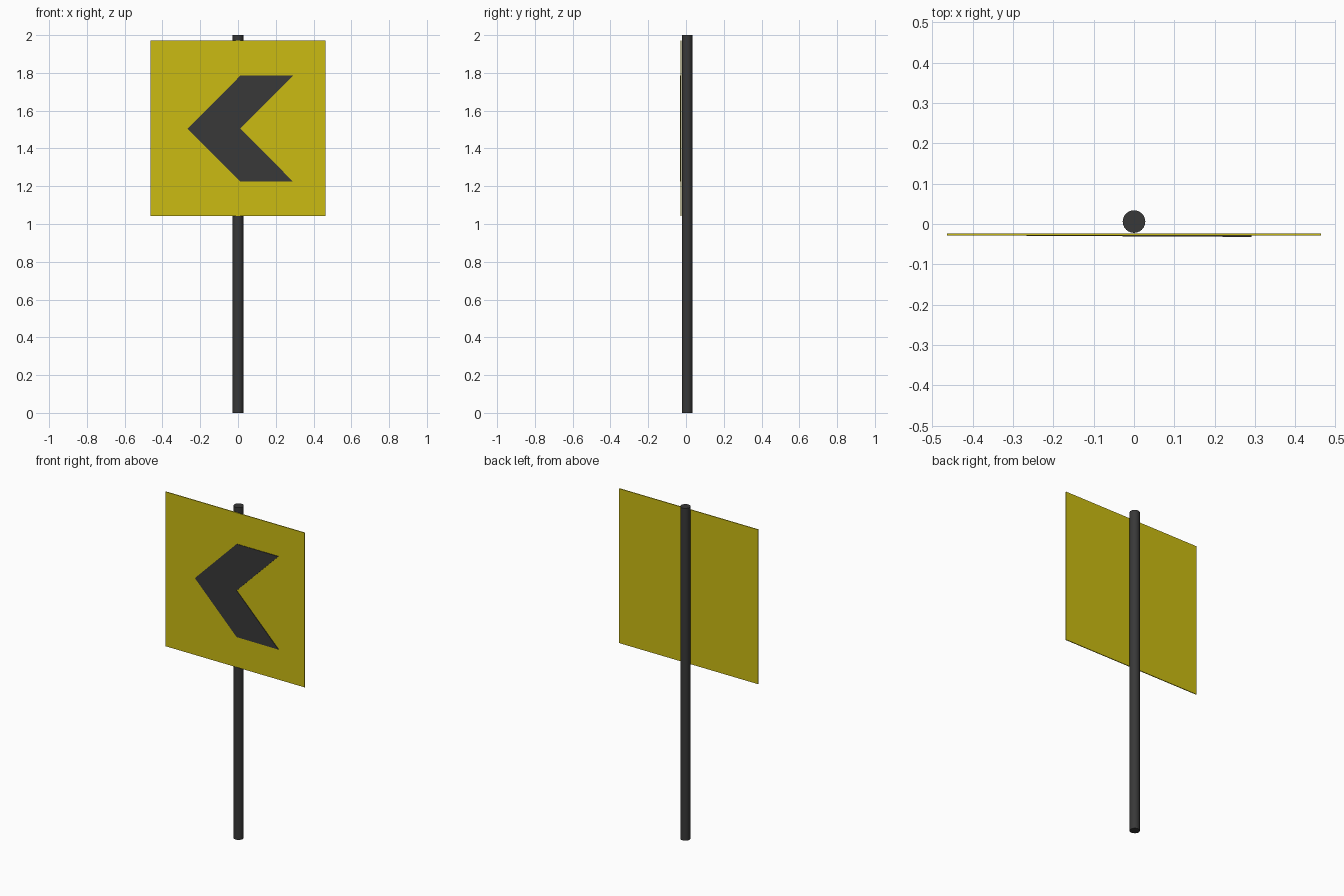
import bpy, bmesh

if "Cube" in bpy.data.objects:
    bpy.data.objects.remove(bpy.data.objects["Cube"])


def material(name, rgb):
    m = bpy.data.materials.new(name)
    m.diffuse_color = (*rgb, 1)
    m.use_nodes = True
    m.node_tree.nodes["Principled BSDF"].inputs["Base Color"].default_value = m.diffuse_color
    return m


def panel(name, outline, front, back, mat):
    """Extrude an x/z outline between a front and a back y (functions of x)."""
    bm = bmesh.new()
    f = [bm.verts.new((x, front(x), z)) for x, z in outline]
    b = [bm.verts.new((x, back(x), z)) for x, z in outline]
    bm.faces.new(f)
    bm.faces.new(b[::-1])
    n = len(f)
    for i in range(n):
        bm.faces.new((f[i], b[i], b[(i + 1) % n], f[(i + 1) % n]))
    bmesh.ops.recalc_face_normals(bm, faces=bm.faces)
    me = bpy.data.meshes.new(name)
    bm.to_mesh(me)
    bm.free()
    me.materials.append(mat)
    ob = bpy.data.objects.new(name, me)
    bpy.context.collection.objects.link(ob)
    return ob


yellow = material("yellow", (0.60, 0.50, 0.006))
dark = material("dark", (0.04, 0.04, 0.04))

# Round post
bpy.ops.mesh.primitive_cylinder_add(vertices=24, radius=0.028, depth=2,
                                    location=(0, 0.006, 1))
post = bpy.context.object
post.name = "post"
post.data.materials.append(dark)
bpy.ops.object.shade_smooth_by_angle()

# Square sign plate on the front of the post
W, Z0, Z1 = 0.463, 1.042, 1.972
panel("sign_plate", [(-W, Z0), (W, Z0), (W, Z1), (-W, Z1)],
      lambda x: -0.028, lambda x: -0.023, yellow)

# Chevron pointing left, very slightly proud of the plate toward the right
C, H = 1.505, 0.28
chevron = [(-0.267, C), (0.012, C - H), (0.291, C - H),
           (0.012, C), (0.291, C + H), (0.012, C + H)]
panel("chevron", chevron, lambda x: -0.0305 - 0.005 * x,
      lambda x: -0.027, dark)
